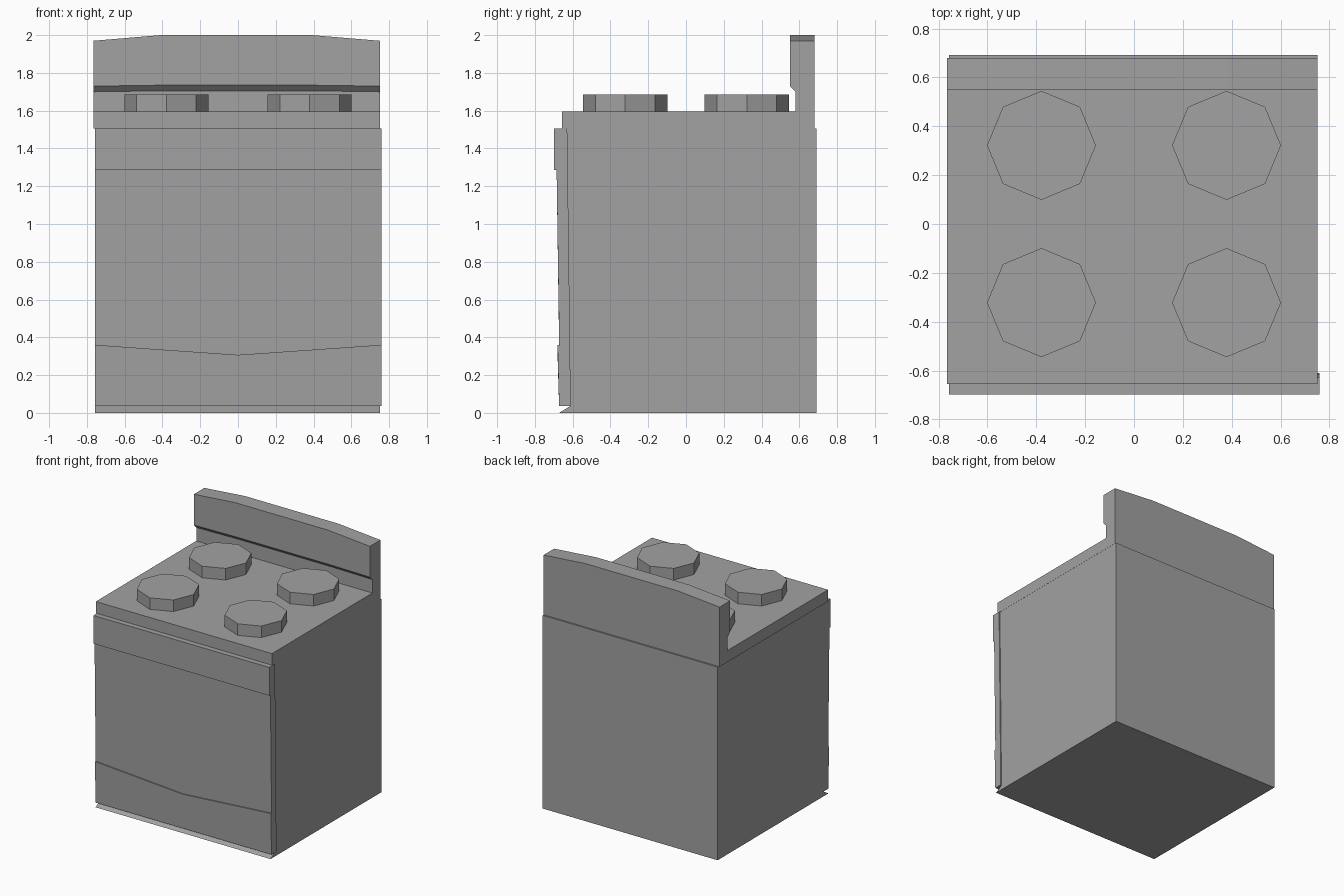
import bpy, bmesh, math

if "Cube" in bpy.data.objects:
    bpy.data.objects.remove(bpy.data.objects["Cube"], do_unlink=True)

grey = bpy.data.materials.new("plain grey")
COLOUR = (0.36, 0.36, 0.36, 1)
grey.diffuse_color = COLOUR
grey.use_nodes = True
grey.node_tree.nodes["Principled BSDF"].inputs["Base Color"].default_value = COLOUR


def loft(name, rings):
    """Join equal-length rings of 3D points into a closed solid with capped ends."""
    bm = bmesh.new()
    rings = [[bm.verts.new(p) for p in ring] for ring in rings]
    count = len(rings[0])
    for a, b in zip(rings, rings[1:]):
        for i in range(count):
            j = (i + 1) % count
            bm.faces.new((a[i], a[j], b[j], b[i]))
    bm.faces.new(rings[0])
    bm.faces.new(rings[-1])
    bmesh.ops.recalc_face_normals(bm, faces=bm.faces)
    mesh = bpy.data.meshes.new(name)
    bm.to_mesh(mesh)
    bm.free()
    mesh.materials.append(grey)
    bpy.context.collection.objects.link(bpy.data.objects.new(name, mesh))


def section(x, profile):
    """Place a (y, z) profile at one x position."""
    return [(x, y, z) for y, z in profile]


def prism(name, x0, x1, profile):
    loft(name, [section(x0, profile), section(x1, profile)])


# Cabinet, with a sloping toe strip at the floor
prism("cabinet", -0.757, 0.751,
      [(-0.672, 0), (0.692, 0), (0.692, 1.505), (-0.63, 1.505), (-0.612, 0.037)])

# Drawer and oven door share a shallow V-shaped seam
DOOR_L, DOOR_R = -0.757, 0.759
seam = [(DOOR_L, 0.36), (0, 0.307), (DOOR_R, 0.36)]
loft("drawer", [section(x, [(-0.672, 0.037), (-0.611, 0.037), (-0.614, z), (-0.68, z)])
                for x, z in seam])
loft("oven_door", [section(x, [(-0.671, z), (-0.614, z), (-0.626, 1.285), (-0.685, 1.285)])
                   for x, z in seam])

# Upper front panel
prism("control_panel", DOOR_L, DOOR_R,
      [(-0.698, 1.285), (-0.626, 1.285), (-0.629, 1.505), (-0.698, 1.505)])

# Cooktop slab
TOP_L, TOP_R = -0.766, 0.752
prism("cooktop", TOP_L, TOP_R,
      [(-0.656, 1.505), (0.68, 1.505), (0.68, 1.595), (-0.656, 1.595)])

# Backguard with an undercut front and a gently crowned top
crown = [(TOP_L, 1.97, 0), (-0.41, 2.0, 0.005), (0.39, 2.0, 0.005), (TOP_R, 1.97, 0)]
loft("backguard", [section(x, [(0.58, 1.595), (0.68, 1.595), (0.68, top),
                               (0.55, top), (0.55, 1.73 + lift), (0.58, 1.70 + lift)])
                   for x, top, lift in crown])

# Four octagonal burners, with a corner on each axis
for side, cx in (("right", -0.379), ("left", 0.379)):
    for end, cy in (("front", -0.322), ("back", 0.322)):
        corners = [(cx + 0.223 * math.cos(k * math.pi / 4),
                    cy + 0.223 * math.sin(k * math.pi / 4)) for k in range(8)]
        loft(f"burner_{end}_{side}",
             [[(x, y, z) for x, y in corners] for z in (1.595, 1.685)])
